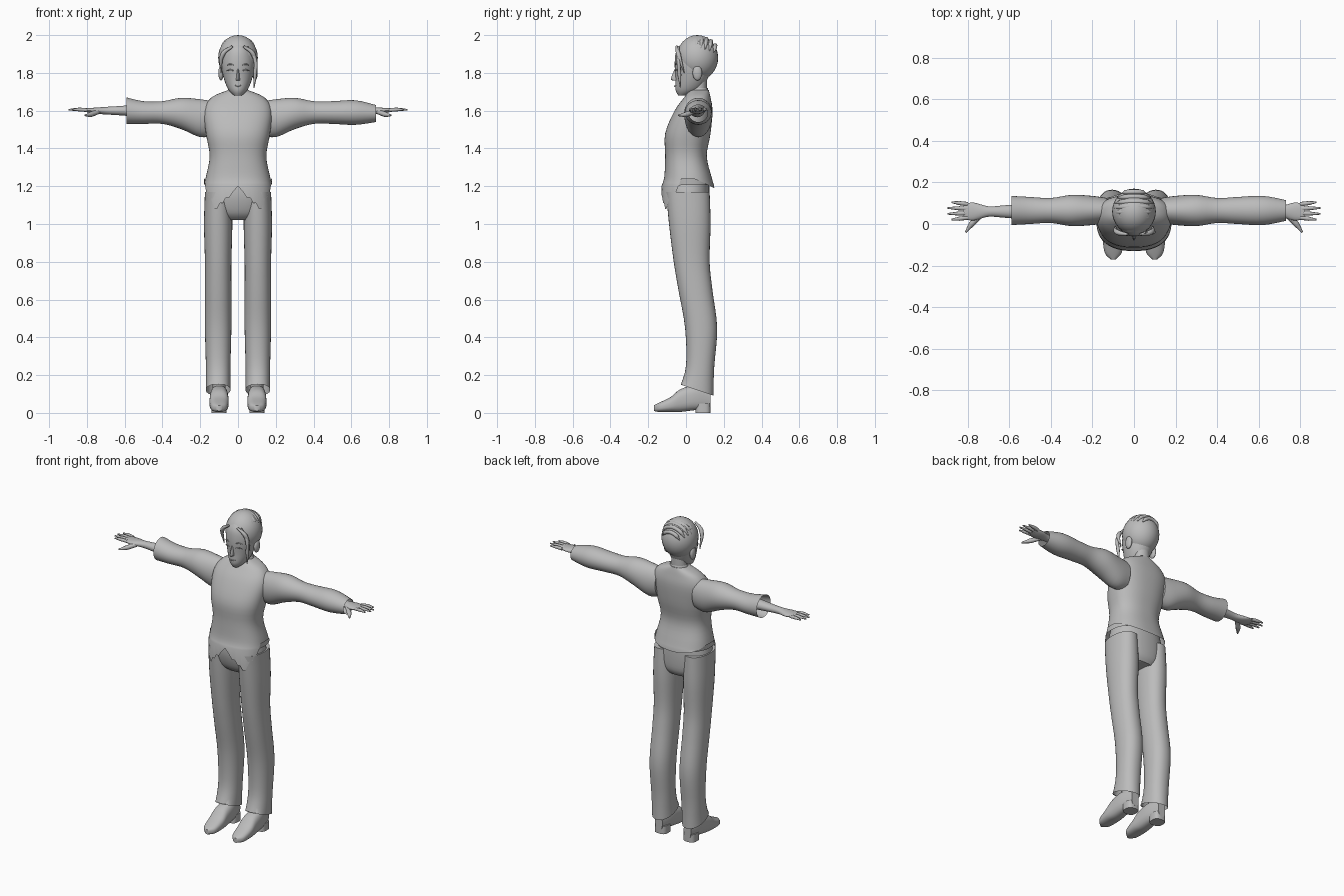
import bpy, bmesh, math
from mathutils import Vector, Matrix

default_cube = bpy.data.objects.get("Cube")
if default_cube:
    bpy.data.objects.remove(default_cube)

grey = bpy.data.materials.new("plain grey")
grey.use_nodes = True
grey.diffuse_color = (.5, .5, .5, 1)
grey.node_tree.nodes["Principled BSDF"].inputs["Base Color"].default_value = grey.diffuse_color


def add_object(name, data):
    """Put finished geometry in the scene with the shared material."""
    data.materials.append(grey)
    obj = bpy.data.objects.new(name, data)
    bpy.context.collection.objects.link(obj)
    return obj


def add_bmesh(name, bm):
    """Turn a bmesh into a smooth object, keeping the flat ends sharp."""
    bmesh.ops.recalc_face_normals(bm, faces=bm.faces)
    mesh = bpy.data.meshes.new(name)
    bm.to_mesh(mesh)
    bm.free()
    obj = add_object(name, mesh)
    bpy.ops.object.select_all(action="DESELECT")
    obj.select_set(True)
    bpy.context.view_layer.objects.active = obj
    bpy.ops.object.shade_smooth_by_angle(angle=math.radians(50))


def blend_rows(rows, steps):
    """Run a smooth spline through the profile rows."""
    rows = [Vector(row) for row in rows]
    result = []
    for i in range(len(rows) - 1):
        start, end = rows[i], rows[i + 1]
        before = rows[i - 1] if i else start
        after = rows[i + 2] if i + 2 < len(rows) else end
        leave, arrive = (end - before) / 2, (after - start) / 2
        for step in range(steps):
            t = step / steps
            ease = t * t * (3 - 2 * t)
            result.append(start.lerp(end, ease) + leave * t * (1 - t) ** 2
                          - arrive * t * t * (1 - t))
    return result + [rows[-1]]


def signed_power(value, power):
    return math.copysign(abs(value) ** power, value)


def loft(name, rows, axis="z", middle=0, side=1, square=2, sides=32, steps=4, open_end=False, edge=None):
    """Skin oval rings; each row is place, half width, centre, half depth."""
    bm = bmesh.new()
    rings = []
    for place, width, centre, depth in blend_rows(rows, steps):
        ring = []
        for i in range(sides):
            turn = math.tau * i / sides
            across = middle + width * signed_power(math.cos(turn), 2 / square)
            along = centre + depth * signed_power(math.sin(turn), 2 / square)
            if axis == "z":
                point = Vector((across, along, place))
            elif axis == "y":
                point = Vector((across, place, along))
            else:
                point = Vector((place, across, along))
            ring.append(bm.verts.new(point))
        rings.append(ring)
    if edge:
        for vert in rings[-1]:
            vert.co.z = edge(vert.co)
    for vert in bm.verts:
        vert.co.x *= side
    for lower, upper in zip(rings, rings[1:]):
        for i in range(sides):
            bm.faces.new((lower[i - 1], lower[i], upper[i], upper[i - 1]))
    bm.faces.new(rings[0])
    if not open_end:
        bm.faces.new(rings[-1])
    add_bmesh(name, bm)


def ball(name, centre, size):
    """Ellipsoid from its centre and three radii."""
    bm = bmesh.new()
    matrix = Matrix.LocRotScale(Vector(centre), None, Vector(size))
    bmesh.ops.create_uvsphere(bm, u_segments=32, v_segments=16, radius=1, matrix=matrix)
    add_bmesh(name, bm)


def tube(name, points, thickness, side=1, start=1, end=.3):
    """Round tube through a few points, tapering from start to end."""
    curve = bpy.data.curves.new(name, "CURVE")
    curve.dimensions = "3D"
    curve.bevel_depth = thickness
    curve.bevel_resolution = 2
    curve.resolution_u = 6
    curve.use_fill_caps = True
    spline = curve.splines.new("BEZIER")
    spline.bezier_points.add(len(points) - 1)
    last = len(points) - 1
    for i, (knot, (x, y, z)) in enumerate(zip(spline.bezier_points, points)):
        knot.co = (x * side, y, z)
        knot.handle_left_type = knot.handle_right_type = "AUTO"
        knot.radius = start if i == 0 else end if i == last else 1
    add_object(name, curve)


def waistcoat_hem(point):
    """Stepped front points, with a higher hem around the sides and back."""
    if point.y > -.03:
        return 1.24 - max(0, point.y - .05) / 2
    x = abs(point.x)
    drop = 1.2 - x if x < .12 else 1.08 + 2 * (x - .12)
    step = .03
    return round(drop / step) * step


def trouser_cuff(point):
    """Hem sloping down from the instep to the heel."""
    return .14 - point.y / 3


# Waistcoat, collar and neck
loft("waistcoat", [(1.71, .05, .07, .05), (1.67, .14, .06, .07), (1.6, .18, .04, .1),
                   (1.48, .17, .01, .12), (1.36, .15, 0, .11), (1.25, .17, .01, .125),
                   (1.2, .18, .01, .14)],
     square=2.4, sides=64, open_end=True, edge=waistcoat_hem)
loft("collar", [(1.67, .07, .07, .06), (1.72, .05, .07, .045)], open_end=True)
loft("neck", [(1.64, .05, .07, .04), (1.78, .045, .07, .04)])

# Trouser seat
loft("trouser_seat", [(1.25, .15, .01, .11), (1.15, .17, .01, .115), (1.06, .15, .02, .1),
                      (1.02, .1, .03, .07)], square=2.3)

# Head with a pointed chin
loft("head", [(1.68, .02, -.02, .02), (1.71, .05, .01, .065), (1.77, .075, .03, .085),
              (1.85, .09, .04, .1), (1.92, .08, .05, .1), (1.97, .04, .05, .06)])
loft("nose", [(1.76, .01, -.05, .02), (1.77, .01, -.05, .03), (1.82, .005, -.05, .01)], sides=12)
tube("mouth", [(-.02, -.05, 1.735), (0, -.06, 1.73), (.02, -.05, 1.735)], .004, start=.3)

# Hair cap with locks combed over the crown
crown = Vector((0, .06, 1.88))
ball("hair_cap", crown, (.105, .11, .12))
lock_count = 8
for i in range(lock_count):
    across = (i + .5) / lock_count * 1.8 - .9
    slice_size = math.sqrt(1 - across * across)
    points = []
    for step in range(6):
        turn = math.pi * (step + 1) / 7
        sweep = across + math.sin(turn) / 9
        offset = Vector((slice_size * math.cos(turn), sweep, slice_size * math.sin(turn)))
        points.append(crown + offset * .105)
    tube("combed_lock", points, .012, start=.2, end=.2)
tube("long_strand", [(.05, -.04, 1.94), (.09, -.04, 1.87), (.09, -.035, 1.79), (.085, -.03, 1.72)],
     .01, start=.5, end=.2)

# Paired parts
for side, label in ((1, "left"), (-1, "right")):
    # Ear, brow, eyelid and temple hair
    ball(label + "_ear", (.09 * side, .06, 1.8), (.014, .025, .04))
    for feature, height in (("_eyelid", 1.81), ("_brow", 1.84)):
        tube(label + feature, [(.02, -.055, height), (.04, -.052, height + .006), (.06, -.04, height)],
             .004, side, start=.3)
    tube(label + "_temple_lock", [(.03, -.05, 1.94), (.08, -.04, 1.9), (.09, -.01, 1.8)],
         .013, side, start=.5, end=.2)

    # The right sleeve is pushed up and flares; the left reaches the wrist
    sleeve = [(.13, .06, 1.56, .09), (.2, .07, 1.56, .1), (.3, .075, 1.585, .083),
              (.4, .06, 1.59, .06), (.5, .065, 1.59, .06)]
    if label == "left":
        sleeve += [(.62, .07, 1.59, .065), (.73, .05, 1.585, .045)]
    else:
        sleeve += [(.59, .07, 1.6, .07)]
    loft(label + "_sleeve", sleeve, "x", .065, side, open_end=True)

    # Forearm with palm, then fingers and thumb
    loft(label + "_hand", [(.5, .04, 1.6, .035), (.62, .03, 1.6, .025), (.7, .025, 1.6, .02),
                           (.77, .043, 1.6, .015), (.82, .036, 1.605, .007)],
         "x", .06, side, sides=20)
    for finger in range(4):
        spread = finger - 1.5
        reach = .9 - spread * spread / 100
        tube(label + "_finger", [(.8, .063 + spread * .022, 1.603),
                                 (.84, .063 + spread * .025, 1.606),
                                 (reach, .063 + spread * .028, 1.605)], .01, side, end=.4)
    tube(label + "_thumb", [(.74, .04, 1.595), (.78, 0, 1.58), (.81, -.04, 1.575)], .014, side)

    # Trouser leg, open at the cuff
    loft(label + "_trouser_leg", [(1.17, .07, .01, .115), (1, .075, .02, .11), (.8, .07, .03, .095),
                                  (.65, .07, .05, .09), (.45, .07, .08, .085),
                                  (.25, .065, .075, .075), (.13, .065, .055, .09)],
         "z", .105, side, square=2.2, open_end=True, edge=trouser_cuff)

    # Shoe, heel block and ankle
    loft(label + "_shoe", [(-.17, .012, .025, .015), (-.14, .04, .03, .025), (-.08, .05, .045, .04),
                           (-.03, .05, .065, .06), (.05, .045, .08, .065), (.13, .025, .07, .05)],
         "y", .1, side, square=2.6)
    loft(label + "_shoe_heel", [(0, .04, .09, .04), (.05, .04, .09, .04)], "z", .1, side, square=3)
    loft(label + "_ankle", [(.08, .035, .07, .05), (.2, .035, .07, .05)], "z", .1, side)
